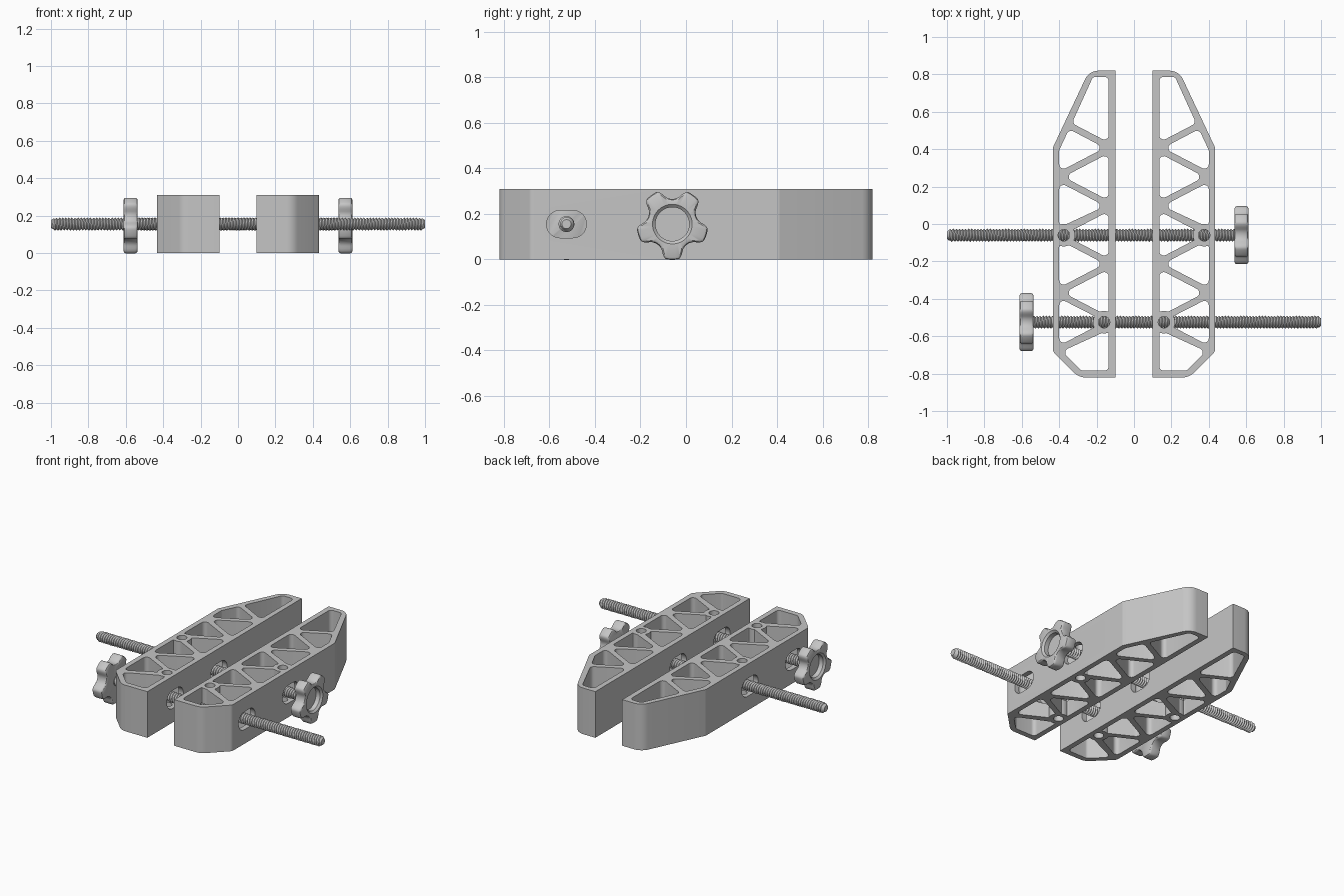
import bpy
import bmesh
from math import sin, cos, tan, pi, sqrt, radians
from mathutils import Vector

if "Cube" in bpy.data.objects:
    bpy.data.objects.remove(bpy.data.objects["Cube"])

HEIGHT, ROD_Z = 0.31, 0.155
ROD_Y = (-0.06, -0.525)
PIN_HOLES = (Vector((0.375, ROD_Y[0])), Vector((0.16, ROD_Y[1])))
BOSS_R, HOLE_R = 0.06, 0.031

# One grey for every part
GREY = bpy.data.materials.new("light grey")
GREY.use_nodes = True
GREY.diffuse_color = (0.56, 0.56, 0.56, 1)
GREY.node_tree.nodes["Principled BSDF"].inputs["Base Color"].default_value = GREY.diffuse_color


def make_object(name, bm):
    bmesh.ops.recalc_face_normals(bm, faces=bm.faces)
    mesh = bpy.data.meshes.new(name)
    bm.to_mesh(mesh)
    bm.free()
    mesh.materials.append(GREY)
    obj = bpy.data.objects.new(name, mesh)
    bpy.context.collection.objects.link(obj)
    return obj


def smooth(obj, angle):
    bpy.ops.object.select_all(action="DESELECT")
    obj.select_set(True)
    bpy.context.view_layer.objects.active = obj
    bpy.ops.object.shade_smooth_by_angle(angle=radians(angle))


def rounded(corners, radius, steps=6):
    """Polygon with filleted corners; radius is a number or one per corner."""
    pts = [Vector(c) for c in corners]
    out = []
    for i, p in enumerate(pts):
        r = radius[i] if isinstance(radius, tuple) else radius
        if r == 0:
            out.append(p)
            continue
        a = (pts[i - 1] - p).normalized()
        b = (pts[(i + 1) % len(pts)] - p).normalized()
        half = a.angle(b) / 2
        centre = p + (a + b).normalized() * r / sin(half)
        start = p + a * r / tan(half) - centre
        end = p + b * r / tan(half) - centre
        sweep = start.angle(end)
        for k in range(steps + 1):
            t = k / steps
            out.append(centre + (start * sin((1 - t) * sweep) + end * sin(t * sweep)) / sin(sweep))
    return out


def clear_bosses(loop):
    """Push a pocket outline out of the round bosses of the pin holes."""
    out = []
    for a, b in zip(loop, loop[1:] + loop[:1]):
        near = any((a - c).length < 0.2 for c in PIN_HOLES)
        count = max(1, int((b - a).length / 0.012)) if near else 1
        for k in range(count):
            p = a.lerp(b, k / count)
            for c in PIN_HOLES:
                if (p - c).length < BOSS_R:
                    p = c + (p - c).normalized() * BOSS_R
            out.append(p)
    return out


def truss_pockets():
    # Struts zigzag between inner and outer nodes, half a pitch apart
    half, slope, gap = 0.155, 0.522, 0.02
    inner, outer = 0.135, 0.40
    tip_in, tip_out = 0.118 + gap / slope, 0.415 - gap / slope
    pockets = []
    for i in range(3):
        y = 0.252 - i * 2 * half
        h = (tip_out - inner) * slope
        pockets.append([(inner, y - h), (tip_out, y), (inner, y + h)])
        y -= half
        h = (outer - tip_in) * slope
        pockets.append([(outer, y - h), (outer, y + h), (tip_in, y)])
    # End pockets follow the tapered nose and the chamfered tail
    pockets.append([(outer, 0.28), (outer, 0.395), (0.347, 0.507), (tip_in, 0.407)])
    pockets.append([(inner, 0.436), (0.332, 0.539), (0.219, 0.787), (inner, 0.787)])
    pockets.append([(inner, -0.784), (0.281, -0.784), (0.384, -0.682), (inner, -0.552)])
    return [clear_bosses(rounded(p, 0.024)) for p in pockets]


def circle(centre, r, n=24):
    return [centre + Vector((cos(2 * pi * k / n), sin(2 * pi * k / n))) * r for k in range(n)]


def prism(loops, to_3d, depth):
    """Fill outer loop minus inner loops, then extrude along depth."""
    bm = bmesh.new()
    edges = []
    for loop in loops:
        verts = [bm.verts.new(to_3d(p)) for p in loop]
        edges += [bm.edges.new((verts[i - 1], verts[i])) for i in range(len(verts))]
    bmesh.ops.triangle_fill(bm, edges=edges, use_beauty=True)
    grown = bmesh.ops.extrude_face_region(bm, geom=bm.faces[:])["geom"]
    bmesh.ops.translate(bm, vec=depth, verts=[g for g in grown if isinstance(g, bmesh.types.BMVert)])
    return bm


def jaw(name, side):
    outline = rounded([(0.10, -0.82), (0.295, -0.82), (0.434, -0.681),
                       (0.434, 0.408), (0.24, 0.82), (0.10, 0.82)],
                      (0, 0.08, 0.03, 0.03, 0.08, 0))
    loops = [outline] + truss_pockets() + [circle(c, HOLE_R) for c in PIN_HOLES]
    bm = prism(loops, lambda p: (side * p.x, p.y, 0), (0, 0, HEIGHT))
    body = make_object(name, bm)
    # Wide slots let the rods swing
    for y in ROD_Y:
        w, h = 0.0875, 0.06
        slot = rounded([(y - w, -h), (y + w, -h), (y + w, h), (y - w, h)], h - 0.001, 8)
        cutter = make_object("slot_cutter", prism(
            [slot], lambda p: (side * 0.05, p.x, ROD_Z + p.y), (side * 0.45, 0, 0)))
        cutter.hide_render = True
        mod = body.modifiers.new("slot", "BOOLEAN")
        mod.operation, mod.solver, mod.object = "DIFFERENCE", "EXACT", cutter
        bpy.context.view_layer.objects.active = body
        bpy.ops.object.modifier_apply(modifier=mod.name)
        bpy.data.objects.remove(cutter)
    smooth(body, 25)


def bridge(bm, rings):
    for a, b in zip(rings, rings[1:]):
        for i in range(len(a)):
            bm.faces.new((a[i - 1], a[i], b[i], b[i - 1]))


def threaded_rod(name, side, y):
    # Rings sheared into a helix, alternating crest and root
    n, pitch, start, end = 20, 0.0165, -0.56, 1.0
    bm = bmesh.new()
    rings = []
    for k in range(-2, int((end - start) / pitch * 2) + 2):
        ring = []
        for i in range(n):
            x = start + pitch * (k / 2 + i / n)
            x = min(max(x, start), end)
            r = min(0.035 if k % 2 else 0.027, 0.02 + (end - x) * 0.8)
            a = 2 * pi * i / n
            ring.append(bm.verts.new((side * x, y + r * cos(a), ROD_Z + r * sin(a))))
        rings.append(ring)
    # The seam joins each ring to the one a full pitch further on
    for k in range(len(rings) - 1):
        for i in range(n - 1):
            bm.faces.new((rings[k][i], rings[k][i + 1], rings[k + 1][i + 1], rings[k + 1][i]))
        if k + 3 < len(rings):
            bm.faces.new((rings[k][-1], rings[k + 2][0], rings[k + 3][0], rings[k + 1][-1]))
    bmesh.ops.remove_doubles(bm, verts=bm.verts, dist=0.0002)
    bmesh.ops.holes_fill(bm, edges=[e for e in bm.edges if e.is_boundary])
    smooth(make_object(name, bm), 30)


def scooped_radius(a):
    # Disc with five round finger scoops
    d, s, full = 0.17, 0.06, 0.157
    sector = 2 * pi / 5
    phi = (a - pi / 2 + sector / 2) % sector - sector / 2
    inside = s * s - (d * sin(phi)) ** 2
    return full if inside <= 0 else min(full, d * cos(phi) - sqrt(inside))


def lobed_radius(a):
    # Averaging over a small arc rounds the lobe corners
    return sum(scooped_radius(a + radians(k)) for k in range(-5, 6)) / 11


def knob(name, side, y):
    n = 120
    bm = bmesh.new()
    # Each ring: distance along the rod, inset from the lobed edge or plain radius
    lobed = [(0.537, 0.012), (0.541, 0.004), (0.549, 0), (0.600, 0), (0.608, 0.004), (0.612, 0.012)]
    plain = [(0.612, 0.087), (0.600, 0.074), (0.570, 0.074)]
    rings = []
    for x, r, is_lobed in [(*p, True) for p in lobed] + [(*p, False) for p in plain]:
        ring = []
        for i in range(n):
            a = 2 * pi * i / n
            rad = lobed_radius(a) - r if is_lobed else r
            ring.append(bm.verts.new((side * x, y + rad * cos(a), ROD_Z + rad * sin(a))))
        rings.append(ring)
    bridge(bm, rings)
    bm.faces.new(rings[0])
    bm.faces.new(rings[-1])
    smooth(make_object(name, bm), 35)


jaw("left_jaw", 1)
jaw("right_jaw", -1)
# Each rod carries its knob on the opposite end
for label, side, y in (("middle", -1, ROD_Y[0]), ("front", 1, ROD_Y[1])):
    threaded_rod(label + "_threaded_rod", side, y)
    knob(label + "_knob", -side, y)
